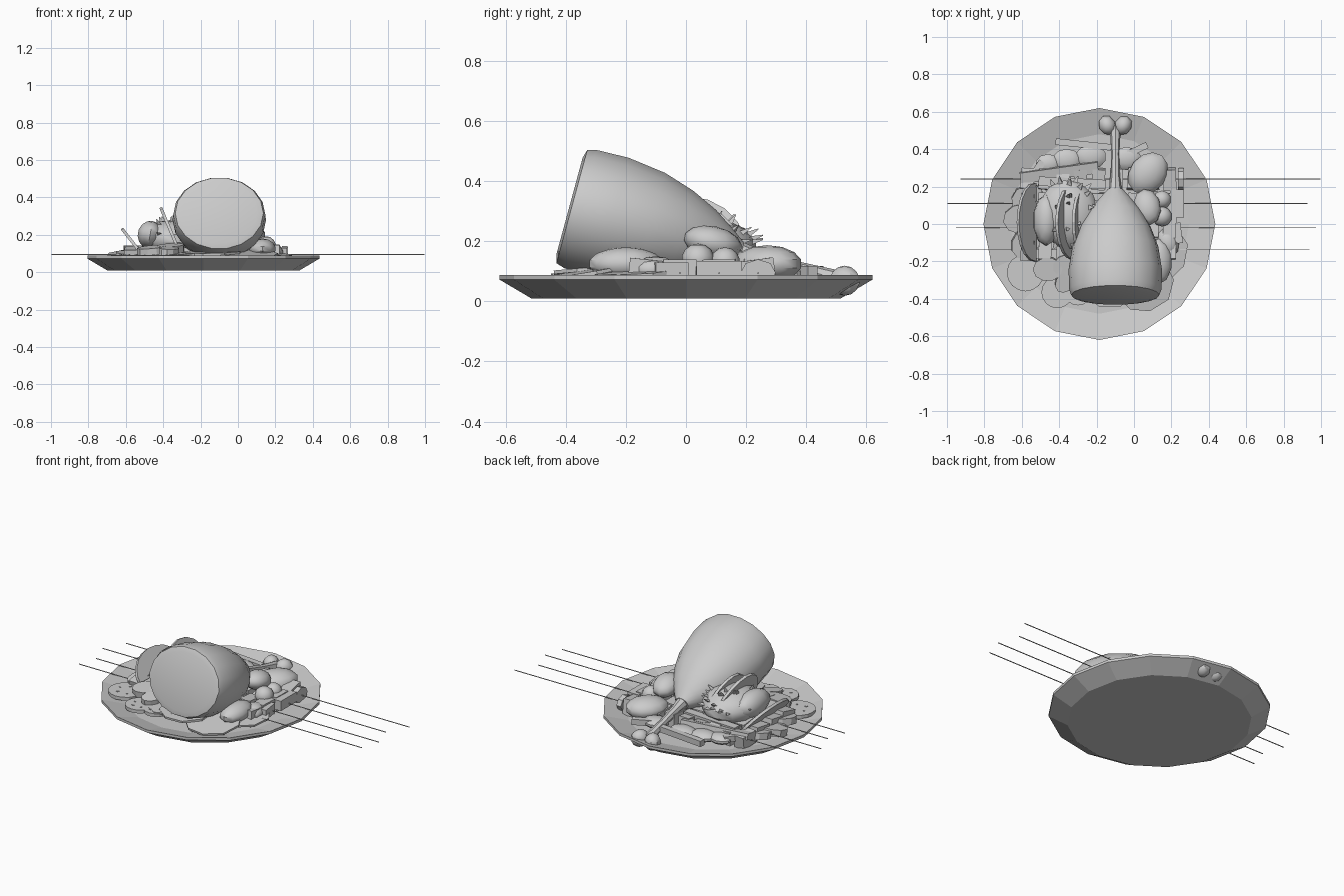
import bpy, bmesh, math, random
from mathutils import Vector, Matrix, Euler

if "Cube" in bpy.data.objects:
    bpy.data.objects.remove(bpy.data.objects["Cube"])
random.seed(4)

GREY = (0.6, 0.6, 0.6, 1)
mat = bpy.data.materials.new("plain grey")
mat.use_nodes = True
mat.diffuse_color = GREY
mat.node_tree.nodes["Principled BSDF"].inputs["Base Color"].default_value = GREY


def finish(bm, name, loc=(0, 0, 0), rot=(0, 0, 0), scale=(1, 1, 1), smooth=False):
    """Turn a bmesh into a placed object; rot is in degrees."""
    m = (Matrix.Translation(loc) @ Euler([math.radians(a) for a in rot]).to_matrix().to_4x4()
         @ Matrix.Diagonal((*scale, 1)))
    bm.transform(m)
    bmesh.ops.recalc_face_normals(bm, faces=bm.faces)
    me = bpy.data.meshes.new(name)
    bm.to_mesh(me)
    bm.free()
    me.materials.append(mat)
    ob = bpy.data.objects.new(name, me)
    bpy.context.collection.objects.link(ob)
    if smooth:
        bpy.ops.object.select_all(action='DESELECT')
        ob.select_set(True)
        bpy.context.view_layer.objects.active = ob
        bpy.ops.object.shade_smooth_by_angle(angle=math.radians(40))
    return ob


def lathe(name, profile, sides, **place):
    """Revolve (radius, height) points about z and cap both ends."""
    bm = bmesh.new()
    rings = [[bm.verts.new((r * math.cos(2 * math.pi * i / sides),
                            r * math.sin(2 * math.pi * i / sides), z))
              for i in range(sides)] for r, z in profile]
    for a, b in zip(rings, rings[1:]):
        for i in range(sides):
            j = (i + 1) % sides
            bm.faces.new((a[i], a[j], b[j], b[i]))
    bm.faces.new(rings[0])
    bm.faces.new(rings[-1])
    return finish(bm, name, **place)


def blob(name, loc, size, rot=(0, 0, 0), sides=10):
    bm = bmesh.new()
    bmesh.ops.create_uvsphere(bm, u_segments=sides, v_segments=7, radius=1)
    return finish(bm, name, loc, rot, size, smooth=True)


def block(name, loc, size, rot=(0, 0, 0)):
    bm = bmesh.new()
    bmesh.ops.create_cube(bm, size=1)
    return finish(bm, name, loc, rot, size)


def disc(name, loc, r, h, rot=(0, 0, 0), sides=14, stretch=1):
    return lathe(name, [(r, -h / 2), (r, h / 2)], sides, loc=loc, rot=rot, scale=(1, stretch, 1))


def slab(name, outline, h, **place):
    """Flat outline given thickness h."""
    bm = bmesh.new()
    face = bm.faces.new([bm.verts.new((x, y, 0)) for x, y in outline])
    top = bmesh.ops.extrude_face_region(bm, geom=[face])["geom"]
    bmesh.ops.translate(bm, vec=(0, 0, h), verts=[v for v in top if isinstance(v, bmesh.types.BMVert)])
    return finish(bm, name, **place)


# Plate
lathe("plate", [(0.515, 0.01), (0.62, 0.072), (0.62, 0.088), (0.48, 0.05)], 16, loc=(-0.185, 0, 0))

# Ham joint and its bone share one sloping axis
axis = Vector((0, 0.966, -0.262))
start = Vector((-0.1, -0.38, 0.315))
tilt = (-105.2, 0, 0)
lathe("ham", [(0.17, -0.008), (0.198, 0.0), (0.207, 0.03), (0.21, 0.14), (0.193, 0.27), (0.16, 0.375),
              (0.118, 0.465), (0.075, 0.53), (0.035, 0.585)], 18,
      loc=start, rot=tilt, scale=(1.19, 1, 1), smooth=True)
lathe("bone", [(0.04, 0.55), (0.026, 0.65), (0.022, 0.78), (0.027, 0.88), (0.03, 0.93)], 8,
      loc=start, rot=tilt, smooth=True)
for side in (-1, 1):
    blob("bone_knob", start + axis * 0.94 + Vector((side * 0.043, 0, 0)), (0.047, 0.055, 0.05),
         (0, 0, -side * 25), 8)

# Skewers with blocks of meat and vegetables
for y, x in ((0.24, 0.035), (0.11, -0.035), (-0.02, 0.01), (-0.135, -0.025)):
    lathe("skewer", [(0.003, -0.9625), (0.003, 0.9625)], 6, loc=(x, y, 0.094), rot=(0, 90, 0))
    for k in range(9):
        px = -0.57 + k * 0.095
        block("skewer_piece", (px, y, 0.092), (0.07, 0.11, 0.075 + 0.01 * (k % 3)),
              (random.uniform(-12, 12), 0, random.uniform(-6, 6)))
block("skewer_end_cube", (0.23, 0.11, 0.105), (0.075, 0.15, 0.06))
block("skewer_end_cube", (0.225, -0.05, 0.1), (0.06, 0.11, 0.06), (0, 0, 8))
disc("skewer_end_ring", (0.25, 0.24, 0.095), 0.045, 0.03, (0, 90, 0), 8, 1.3)

# Potatoes and tomatoes on the left of the ham
blob("large_potato", (0.075, 0.27, 0.125), (0.1, 0.125, 0.062), (0, 0, -38), 12)
blob("upper_potato", (0.07, 0.09, 0.195), (0.075, 0.1, 0.055), (-12, 0, 10))
blob("tomato", (0.15, 0.04, 0.14), (0.055, 0.055, 0.052))
blob("tomato", (0.15, 0.13, 0.13), (0.05, 0.05, 0.05))
blob("side_potato", (0.13, -0.2, 0.125), (0.075, 0.125, 0.055))
blob("side_potato", (0.18, -0.1, 0.105), (0.06, 0.08, 0.045), (0, 0, 20))

# Lumpy roast with crisp shards
roast_at, roast_size = Vector((-0.35, 0.05, 0.18)), Vector((0.17, 0.19, 0.1))
blob("roast", roast_at, roast_size, (0, 0, 8), 12)
blob("roast_end", (-0.47, 0.02, 0.2), (0.07, 0.14, 0.075), (0, 10, 0))
for k in range(34):
    a, up = random.uniform(0, 6.28), random.uniform(0.15, 0.95)
    out = math.sqrt(1 - up * up)
    n = Vector((math.cos(a) * out, math.sin(a) * out, up))
    p = roast_at + Vector(n[i] * roast_size[i] for i in range(3))
    turn = [math.degrees(v) for v in n.to_track_quat('Z', 'Y').to_euler()]
    lathe("crisp_shard", [(0.018, -0.012), (0.003, 0.028)], 3, loc=p, rot=turn, scale=(1.1, 0.6, 1))

# Curved-top bread slices leaning beside the roast
arch = [(math.cos(math.pi * i / 10), math.sin(math.pi * i / 10)) for i in range(11)]
for x, z, wide, tall, lean in ((-0.535, 0.11, 0.21, 0.15, 38), (-0.335, 0.14, 0.2, 0.22, 23),
                              (-0.27, 0.13, 0.19, 0.2, 18)):
    slab("bread_slice", [(-tall * s, wide * c) for c, s in arch], 0.016,
         loc=(x, 0.01, z), rot=(0, 90 - lean, 0))

# Cucumber slices with seeds
for x, y, r, tip in ((-0.58, -0.26, 0.1, -7), (-0.41, -0.365, 0.085, -7), (-0.3, -0.36, 0.075, 3)):
    disc("cucumber_slice", (x, y, 0.082), r, 0.02, (0, 0, 0), 16)
    for k in range(5):
        a = k * 1.257 + 0.4
        disc("cucumber_seed", (x + r * 0.5 * math.cos(a), y + r * 0.5 * math.sin(a), 0.093),
             0.01, 0.005, (0, 0, k * 72), 5, 0.6)

# Vegetable rings and wedges along the front and left rim
for x, y, z, r, turn in ((-0.46, -0.24, 0.115, 0.08, 0), (-0.36, -0.22, 0.125, 0.075, 20),
                         (-0.37, -0.31, 0.11, 0.06, 50), (-0.6, 0.03, 0.085, 0.1, 10),
                         (-0.57, 0.14, 0.09, 0.09, 30), (-0.58, -0.1, 0.085, 0.09, 60)):
    disc("vegetable_ring", (x, y, z), r, 0.04, (8, -5, turn), 10, 0.8)

# Chips, planks and round slices along the back
block("long_chip", (-0.27, 0.425, 0.1), (0.3, 0.035, 0.035), (0, 0, -6))
block("plank", (-0.4, 0.275, 0.12), (0.42, 0.06, 0.035), (12, 0, 8))
block("plank", (-0.33, 0.22, 0.13), (0.36, 0.05, 0.03), (0, 0, -3))
block("chip", (-0.54, 0.26, 0.105), (0.18, 0.04, 0.035), (0, 0, 55))
block("chip", (-0.02, 0.38, 0.1), (0.2, 0.035, 0.035), (0, 0, 25))
for x, y, r in ((-0.36, 0.34, 0.08), (-0.23, 0.36, 0.085), (-0.04, 0.35, 0.08), (-0.46, 0.32, 0.07)):
    blob("round_slice", (x, y, 0.095), (r, r * 0.8, 0.03))

# Salad leaves under the ham
leaf = [(0, -0.17), (0.11, -0.13), (0.16, -0.03), (0.13, 0.08), (0, 0.16), (-0.13, 0.08), (-0.16, -0.05), (-0.1, -0.14)]
for x, y, z, tip, turn in ((0.05, -0.3, 0.095, 10, 12), (-0.13, -0.28, 0.1, 4, -20),
                           (0.12, -0.14, 0.1, 8, 60), (-0.25, -0.25, 0.095, 5, -50)):
    slab("salad_leaf", leaf, 0.012, loc=(x, y, z), rot=(tip, 0, turn))
slab("drooping_leaf", leaf, 0.012, loc=(0.04, -0.35, 0.045), rot=(-14, 0, 40), scale=(0.6, 0.6, 1))
